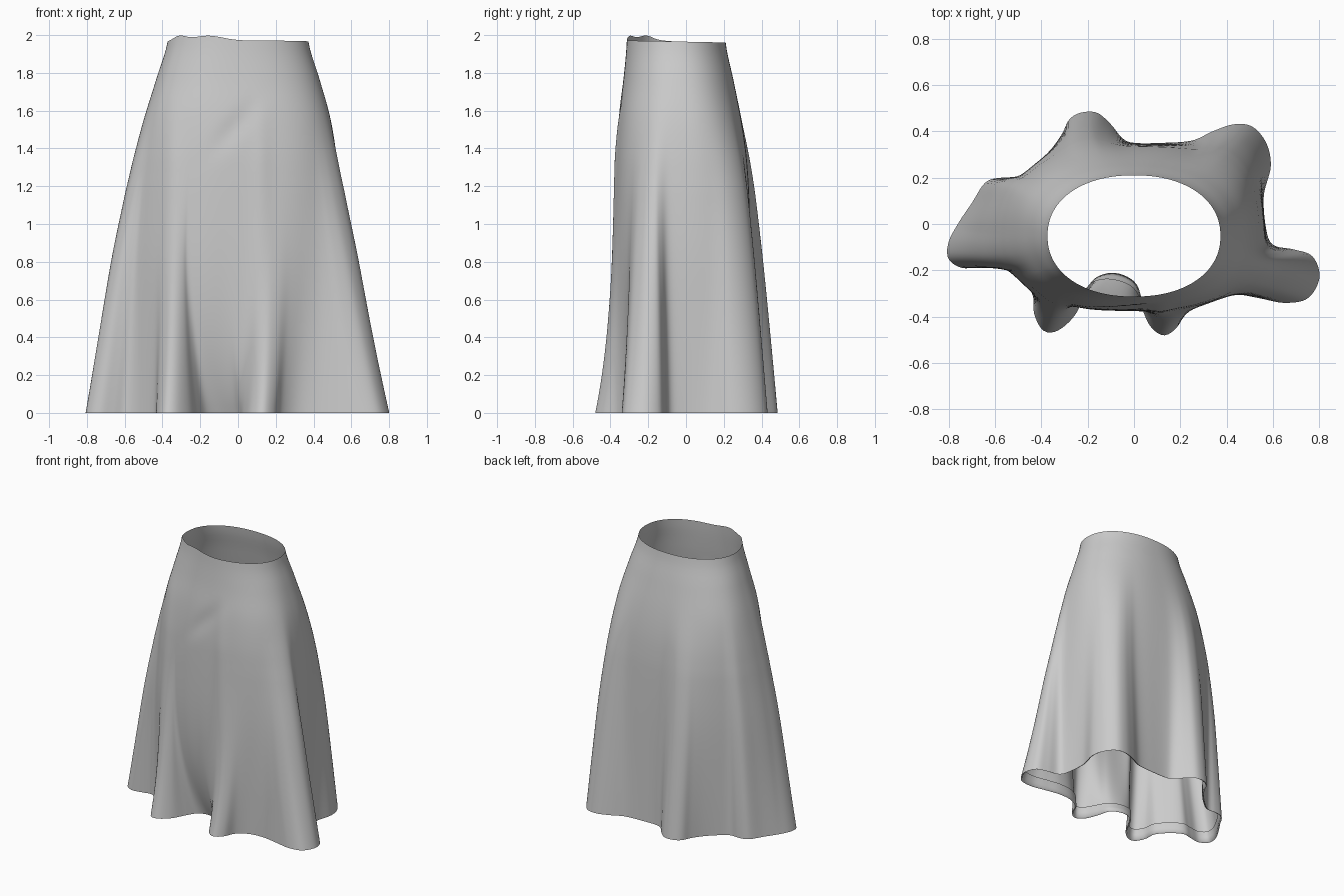
import bpy, bmesh, math
from mathutils import Vector

cube = bpy.data.objects.get("Cube")
if cube:
    bpy.data.objects.remove(cube, do_unlink=True)

COLUMNS = 288
ROWS = 48

# Hem outline, counterclockwise, in hundredths of a unit
HEM = [(80, -23), (77, -14), (69, -11), (60, -9), (57, -2), (56, 12), (59, 25), (57, 35),
       (51, 42), (43, 43), (34, 40), (25, 36), (12, 35), (0, 35), (-5, 37), (-10, 43),
       (-16, 48), (-23, 48), (-28, 45), (-31, 39), (-36, 32), (-43, 25), (-50, 20),
       (-57, 20), (-64, 18), (-70, 9), (-76, 0), (-80, -8), (-80, -15), (-74, -19),
       (-66, -18), (-59, -17), (-51, -22), (-44, -30), (-43, -39), (-39, -46),
       (-33, -46), (-26, -40), (-21, -31), (-16, -24), (-8, -22), (0, -26), (3, -35),
       (7, -44), (13, -48), (19, -44), (23, -36), (31, -31), (42, -30), (54, -32),
       (65, -34), (75, -32)]

# Underlying body of the skirt: height, half width, front y, back y, roundness
BODY = [(0, .56, -.375, .35, .72), (.4, .56, -.38, .345, .72), (.8, .555, -.38, .34, .72),
        (1.2, .53, -.375, .33, .74), (1.4, .512, -.37, .315, .77),
        (1.6, .483, -.355, .288, .81), (1.8, .43, -.33, .25, .87), (2, .373, -.313, .21, .92)]


def catmull(a, b, c, d, t):
    return 0.5 * (2 * b + (c - a) * t + (2 * a - 5 * b + 4 * c - d) * t * t
                  + (3 * b - a - 3 * c + d) * t ** 3)


def closed_curve(points, count):
    """Evenly spaced samples along a smooth closed curve."""
    pts = [Vector(p) / 100 for p in points]
    n = len(pts)
    dense = [catmull(pts[i - 1], pts[i], pts[(i + 1) % n], pts[(i + 2) % n], k / 20)
             for i in range(n) for k in range(20)]
    dense.append(dense[0])
    lengths = [0.0]
    for a, b in zip(dense, dense[1:]):
        lengths.append(lengths[-1] + (b - a).length)
    out, j = [], 0
    for i in range(count):
        goal = lengths[-1] * i / count
        while lengths[j + 1] < goal:
            j += 1
        t = (goal - lengths[j]) / (lengths[j + 1] - lengths[j])
        out.append(dense[j].lerp(dense[j + 1], t))
    return out


def body_at(z):
    """Smoothly interpolated half width, front, back and roundness at a height."""
    i = max(k for k in range(len(BODY) - 1) if BODY[k][0] <= z)
    row = lambda k: Vector(BODY[min(max(k, 0), len(BODY) - 1)][1:])
    t = (z - BODY[i][0]) / (BODY[i + 1][0] - BODY[i][0])
    return catmull(row(i - 1), row(i), row(i + 1), row(i + 2), t)


def bump(value, centre, width):
    return math.exp(-((value - centre) / width) ** 2)


def body_point(z, c, s):
    """Squared oval cross-section of the body, boxier below the hips."""
    width, front, back, roundness = body_at(z)
    square = lambda v: math.copysign(abs(v) ** roundness, v)
    return width * square(c), (front + back) / 2 + (back - front) / 2 * square(s)


def waist_height(x, y, s):
    """The waist edge is slightly uneven and highest at the front right."""
    front = min(1, max(0, -2 * s))
    return 1.966 - 0.02 * (y + .05) + front * (
        0.024 * bump(x, -.31, .05) + 0.026 * bump(x, -.16, .11))


def spread_angles(points, reach):
    """Angle of each hem point round the body, evened out along the hem."""
    raw = [math.atan2((p.y + .005) / .355, p.x / .56) for p in points]
    n = len(raw)
    out = []
    for i in range(n):
        total = weights = 0
        for d in range(-2 * reach, 2 * reach + 1):
            turn = (raw[(i + d) % n] - raw[i] + math.pi) % (2 * math.pi) - math.pi
            w = bump(d, 0, reach)
            total += w * turn
            weights += w
        out.append(raw[i] + total / weights)
    return out


hem = closed_curve(HEM, COLUMNS)
angles = spread_angles(hem, 9)


def skirt_point(column, level, inset=0.0):
    p, a = hem[column], angles[column]
    c, s = math.cos(a), math.sin(a)
    z = level * waist_height(*body_point(2, c, s), s)
    x, y = body_point(2 * level, c, s)
    # Folds grow towards the hem, later at the front and latest in its middle
    start = 1 - z / 1.6
    fold = (start + math.sqrt(start * start + .006)) / 2 * (1 - level ** 6)
    frontness = max(0, -s) ** 2
    fold = fold ** (1 + frontness * (2 + 1.5 * bump(p.x, -.09, .12)))
    # Soft ridges and one diagonal crease in the front panel
    if s < 0:
        fade = max(0, min(1, (1.75 - z) / .4)) * min(1, z / .5)
        y -= 0.008 * fade * (bump(x, .12, .05) + bump(x, -.35, .05))
        y += 0.01 * bump(z - 1.5 - 0.9 * (x + .03), 0, .07) * bump(x, -.02, .12)
    tangent = (hem[(column + 1) % COLUMNS] - hem[column - 1]).normalized()
    x += (p.x - x) * fold - tangent.y * inset
    y += (p.y - y) * fold + tangent.x * inset
    return x, y, z


def loft(name, levels_and_insets, flip, material):
    bm = bmesh.new()
    rings = [[bm.verts.new(skirt_point(i, level, inset)) for i in range(COLUMNS)]
             for level, inset in levels_and_insets]
    for low, high in zip(rings, rings[1:]):
        for i in range(COLUMNS):
            k = (i + 1) % COLUMNS
            face = bm.faces.new((low[i], low[k], high[k], high[i]))
            face.smooth = True
            if flip:
                face.normal_flip()
    mesh = bpy.data.meshes.new(name)
    bm.to_mesh(mesh)
    bm.free()
    mesh.materials.append(material)
    obj = bpy.data.objects.new(name, mesh)
    bpy.context.collection.objects.link(obj)


fabric = bpy.data.materials.new("grey_fabric")
fabric.use_nodes = True
grey = (0.6, 0.6, 0.6, 1)
fabric.diffuse_color = grey
fabric.node_tree.nodes["Principled BSDF"].inputs["Base Color"].default_value = grey

# Main cloth, and the narrow turned-up hem inside it
loft("skirt", [(r / ROWS, 0) for r in range(ROWS + 1)], False, fabric)
loft("turned_hem", [(0, 0), (.003, .01), (.02, .01), (.04, .01)], True, fabric)
